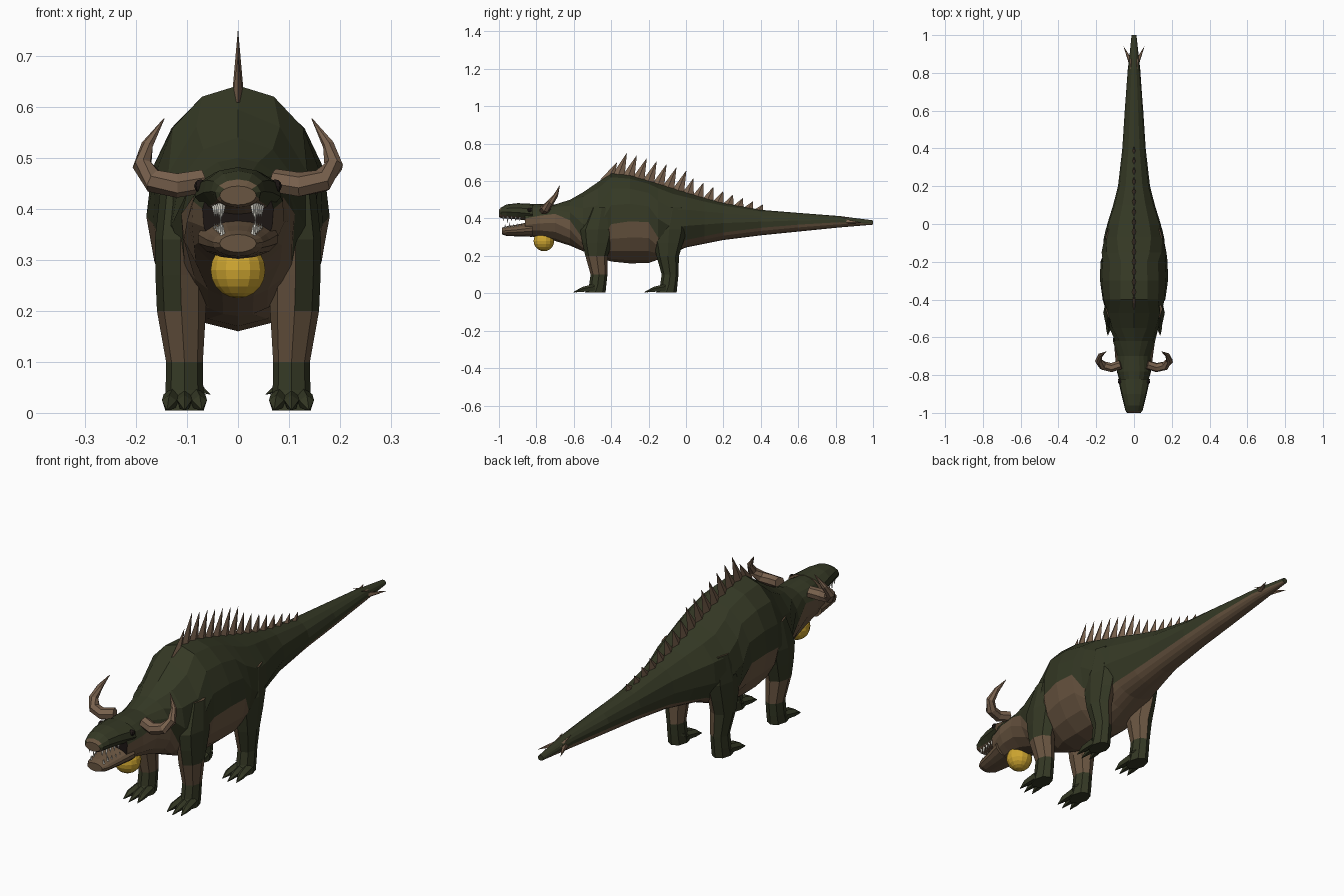
import bpy
import bmesh
from math import sin, cos, asin, pi
from mathutils import Vector

cube = bpy.data.objects.get("Cube")
if cube:
    bpy.data.objects.remove(cube)


def material(name, *rgb):
    mat = bpy.data.materials.new(name)
    mat.use_nodes = True
    mat.diffuse_color = (*rgb, 1)
    mat.node_tree.nodes["Principled BSDF"].inputs["Base Color"].default_value = (*rgb, 1)
    return mat


GREEN = material("dark green hide", .035, .04, .018)
BROWN = material("brown underside", .14, .09, .052)
HORN = material("horn brown", .19, .12, .075)
GOLD = material("gold", .62, .38, .03)
WHITE = material("tooth white", .8, .78, .7)
DARK = material("mouth dark", .012, .008, .007)


def skin(name, shells, mats, rule=None):
    """Join rings of points into closed flat-faced shells; rule(centre, normal, side) picks a colour."""
    bm = bmesh.new()
    sides = {}
    for rings in shells:
        rows = [[bm.verts.new(p) for p in ring] for ring in rings]
        n = len(rows[0])
        for a, b in zip(rows, rows[1:]):
            for k in range(n):
                j = (k + 1) % n
                sides[bm.faces.new((a[k], a[j], b[j], b[k]))] = k
        for cap in (rows[0], rows[-1]):
            sides[bm.faces.new(cap)] = -1
    bmesh.ops.recalc_face_normals(bm, faces=bm.faces)
    if rule:
        for face, k in sides.items():
            face.material_index = rule(face.calc_center_median(), face.normal, k)
    mesh = bpy.data.meshes.new(name)
    bm.to_mesh(mesh)
    bm.free()
    for mat in mats:
        mesh.materials.append(mat)
    obj = bpy.data.objects.new(name, mesh)
    bpy.context.collection.objects.link(obj)
    return obj


def tube(path, radii, n=6):
    """Rings along a path, used for horns, claws and teeth."""
    pts = [Vector(p) for p in path]
    along = (pts[-1] - pts[0]).normalized()
    ref = Vector((1, 0, 0)) if abs(along.y) > .7 else Vector((0, 1, 0))
    rings = []
    for i, (p, r) in enumerate(zip(pts, radii)):
        d = pts[min(i + 1, len(pts) - 1)] - pts[max(i - 1, 0)]
        u = d.cross(ref).normalized()
        v = u.cross(d).normalized()
        rings.append([p + r * (u * cos(2 * pi * k / n) + v * sin(2 * pi * k / n)) for k in range(n)])
    return rings


def spike(base, tip, r, n=5):
    return tube([base, tip], [r, r * .04], n)


def flat_ring(x, y, z, rx, ry, n=8):
    return [(x + rx * cos(2 * pi * k / n), y + ry * sin(2 * pi * k / n), z) for k in range(n)]


HALF = 8


def section(y, w, low, high, border):
    """Upright oval whose first half lies above the colour border."""
    c, h = (low + high) / 2, (high - low) / 2
    a = asin(max(-.95, min(.95, (border - c) / h)))
    angles = [a + (pi - 2 * a) * k / HALF for k in range(HALF)]
    angles += [pi - a + (pi + 2 * a) * k / HALF for k in range(HALF)]
    return [(w * cos(t), y, c + h * sin(t)) for t in angles]


# Body from mouth corner to tail tip: y, half width, bottom, top, colour border
BODY = [
    (-.86, .07, .305, .475, .4),
    (-.78, .092, .3, .478, .415),
    (-.7, .1, .28, .475, .425),
    (-.62, .112, .255, .5, .39),
    (-.55, .13, .225, .54, .29),
    (-.47, .148, .19, .595, .25),
    (-.4, .168, .17, .642, .37),
    (-.3, .18, .16, .632, .385),
    (-.2, .178, .162, .602, .38),
    (-.15, .172, .18, .587, .3),
    (-.07, .16, .215, .562, .26),
    (0, .145, .245, .54, .285),
    (.1, .112, .265, .51, .305),
    (.2, .085, .285, .483, .325),
    (.4, .062, .31, .446, .35),
    (.6, .05, .33, .43, .367),
    (.82, .033, .352, .413, .38),
    (1, .013, .367, .39, .372),
]


def body_rule(c, normal, k):
    if k < 0:
        return 2 if c.y < 0 else 0
    return 0 if k < HALF else 1


skin("body", [[section(*s) for s in BODY]], [GREEN, BROWN, DARK], body_rule)

# Snout and lower jaw around the open mouth
SNOUT = [(-.82, .086, .385, .478, .4), (-.9, .068, .395, .482, .41),
         (-.96, .053, .4, .475, .415), (-.99, .045, .403, .458, .42), (-1, .036, .408, .445, .425)]
skin("snout", [[section(*s) for s in SNOUT]], [GREEN, BROWN],
     lambda c, n, k: 0 if 0 <= k < HALF and n.y > -.75 else 1)
JAW = [(-.82, .08, .302, .385, .35), (-.9, .062, .304, .368, .34),
       (-.96, .05, .307, .358, .335), (-.985, .036, .315, .35, .333)]
skin("lower_jaw", [[section(*s) for s in JAW]], [BROWN])

# Teeth along both jaws
teeth = []
for s in (-1, 1):
    for i in range(5):
        y = -.975 + .022 * i
        x = s * (.03 + .004 * i)
        size = .03 if i == 1 else .02
        teeth.append(spike((x, y, .412), (x, y - .003, .405 - size), .007, 4))
        teeth.append(spike((x, y + .01, .345), (x, y + .007, .352 + size), .006, 4))
skin("teeth", teeth, [WHITE])

# Throat ball
bpy.ops.mesh.primitive_uv_sphere_add(segments=14, ring_count=10, radius=.055, location=(0, -.76, .28))
ball = bpy.context.object
ball.name = "throat_ball"
ball.data.materials.append(GOLD)

# Leg shape: height, x, y, half width, half depth
LEG = [(.46, .105, -.45, .045, .06), (.34, .113, -.47, .05, .095), (.27, .113, -.475, .049, .08),
       (.2, .111, -.478, .048, .06), (.1, .105, -.465, .036, .045),
       (.045, .105, -.472, .037, .046), (.005, .105, -.485, .038, .055)]


def leg(name, s, shift, green_from):
    def rule(c, n, k):
        return 0 if c.z < .1 or (n.x * s > .25 and c.z > green_from) else 1

    rings = [flat_ring(s * x, y + shift, z, rx, ry) for z, x, y, rx, ry in LEG]
    skin(name + "_leg", [rings], [GREEN, BROWN], rule)
    # Three front toes and an inner claw
    toes = []
    for d in (-1, 0, 1):
        x = s * .105 + d * .022
        toes.append(tube([(x, shift - .49, .03), (x + d * .008, shift - .55, .02),
                          (x + d * .012, shift - .602 + abs(d) * .012, .006)], [.02, .015, .001], 5))
    toes.append(spike((s * .08, shift - .46, .05), (s * .054, shift - .475, .036), .01))
    skin(name + "_toes", toes, [GREEN])


for s, side in ((1, "left"), (-1, "right")):
    leg(side + "_front", s, 0, .2)
    leg(side + "_hind", s, .38, .15)

    # Curved horn
    path = [(.07, -.745, .455), (.12, -.76, .447), (.165, -.75, .455),
            (.188, -.725, .485), (.178, -.695, .525), (.145, -.675, .577)]
    skin(side + "_horn", [tube([(s * x, y, z) for x, y, z in path],
                               [.024, .025, .024, .019, .012, .001], 7)], [HORN])

    # Eye
    bpy.ops.mesh.primitive_uv_sphere_add(segments=8, ring_count=6, radius=.013,
                                         location=(s * .073, -.835, .445))
    eye = bpy.context.object
    eye.name = side + "_eye"
    eye.data.materials.append(DARK)

    # Tail spikes
    skin(side + "_tail_spikes", [spike((s * .018, .86, .383), (s * .055, .94, .378), .013),
                                 spike((s * .012, .9, .385), (s * .02, .82, .414), .01)], [HORN])


def back_height(y):
    for a, b in zip(BODY, BODY[1:]):
        if a[0] <= y <= b[0]:
            return a[3] + (b[3] - a[3]) * (y - a[0]) / (b[0] - a[0])


# Row of backswept blades along the spine
blades = []
for i in range(16):
    y = -.42 + .053 * i
    z = back_height(y)
    if i == 0:
        height = .06
    elif i < 8:
        height = .115
    else:
        height = .085 - .008 * (i - 8)
    lean = .05 if i < 8 else .035
    top = back_height(y + lean) + height
    blades.append([flat_ring(0, y, z - .02, .012, .038, 4), flat_ring(0, y + lean, top, .0005, .001, 4)])
skin("back_spines", blades, [HORN])
